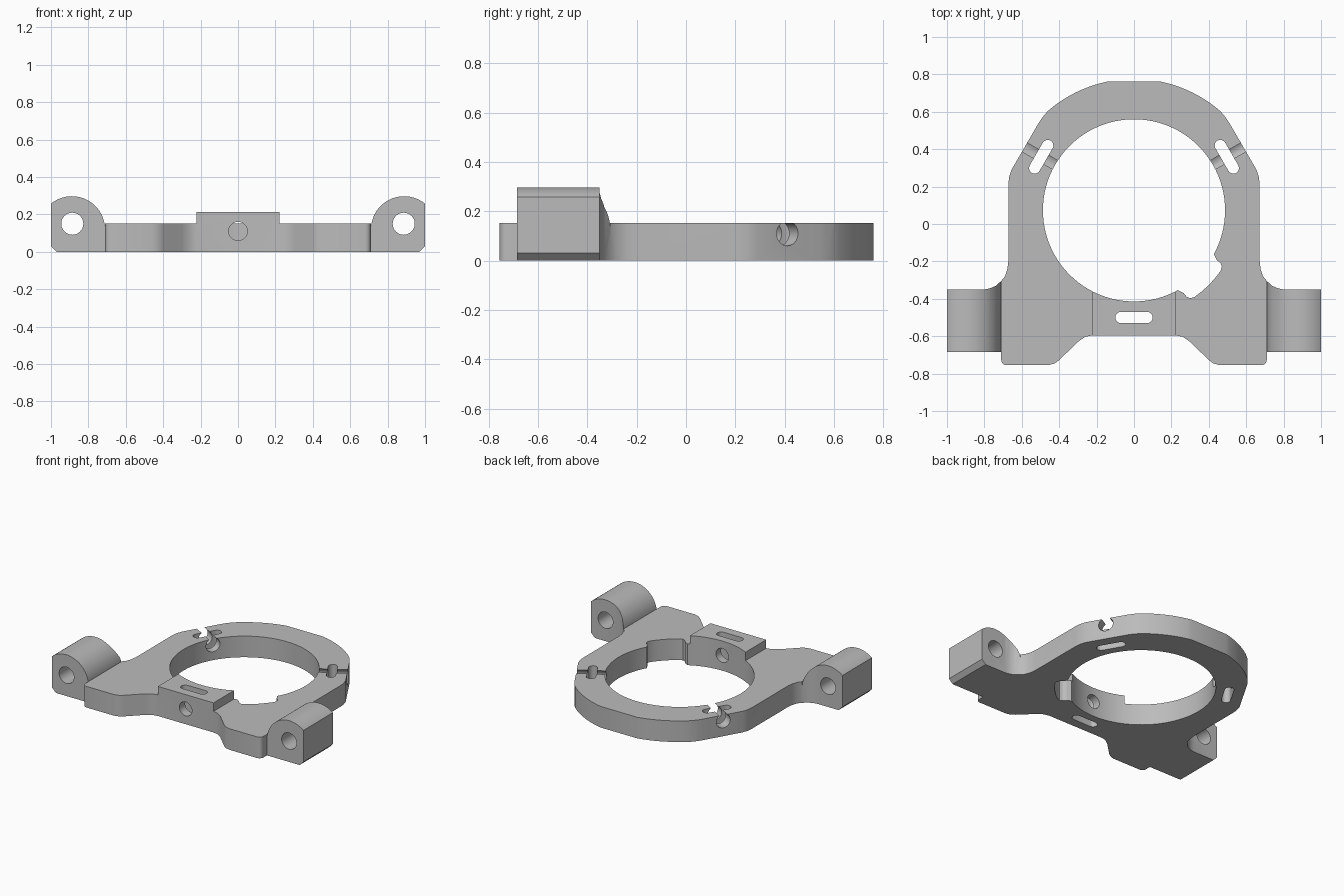
import bpy, bmesh
from math import sin, cos, radians
from mathutils import Matrix, Vector

if "Cube" in bpy.data.objects:
    bpy.data.objects.remove(bpy.data.objects["Cube"])

CENTRE = Vector((0, 0.073, 0))
UPRIGHT = Matrix.Rotation(radians(90), 4, 'X')   # turns a drawn (x, y) profile into (x, z), extruded towards -y


def arc(r, a, b, n, cx=0, cy=0):
    """Points on a circle from angle a to b in degrees."""
    angles = [radians(a + (b - a) * i / n) for i in range(n + 1)]
    return [(cx + r * cos(t), cy + r * sin(t)) for t in angles]


def prism(name, points, lo, hi, matrix=Matrix()):
    """Closed outline extruded from lo to hi, then placed by a matrix."""
    bm = bmesh.new()
    face = bm.faces.new([bm.verts.new((x, y, lo)) for x, y in points])
    ext = bmesh.ops.extrude_face_region(bm, geom=[face])
    verts = [g for g in ext["geom"] if isinstance(g, bmesh.types.BMVert)]
    bmesh.ops.translate(bm, verts=verts, vec=(0, 0, hi - lo))
    bm.transform(matrix)
    bmesh.ops.recalc_face_normals(bm, faces=bm.faces)
    mesh = bpy.data.meshes.new(name)
    bm.to_mesh(mesh)
    bm.free()
    obj = bpy.data.objects.new(name, mesh)
    bpy.context.collection.objects.link(obj)
    return obj


def combine(target, tool, operation):
    """Applies a boolean and discards the tool object."""
    mod = target.modifiers.new("combine", 'BOOLEAN')
    mod.operation, mod.solver, mod.object = operation, 'EXACT', tool
    bpy.context.view_layer.update()
    graph = bpy.context.evaluated_depsgraph_get()
    mesh = bpy.data.meshes.new_from_object(target.evaluated_get(graph))
    target.modifiers.clear()
    target.data = mesh
    bpy.data.objects.remove(tool)


def circle(r, cx=0, cy=0, n=32):
    return arc(r, 0, 360, n, cx, cy)[:-1]


# Plate with rounded feet, flared waist and ring-shaped back
half = [(0.222, -0.595), (0.26, -0.603), (0.30, -0.63), (0.40, -0.728), (0.425, -0.746), (0.46, -0.755)]
half += arc(0.03, -90, 0, 5, 0.68, -0.725)
half += [(0.71, -0.305), (0.69, -0.28), (0.677, -0.24), (0.672, -0.20), (0.672, 0.21), (0.668, 0.25),
         (0.655, 0.29), (0.51, 0.54), (0.49, 0.57)]
half += arc(0.703, 48.9, 78.0, 10, 0, CENTRE.y)
body = prism("ring_mount", half + [(-x, y) for x, y in reversed(half)], 0, 0.213)

# Lower the top everywhere except on the three raised pads
relief = prism("relief", [(-2, -2), (2, -2), (2, 2), (-2, 2)], 0.152, 0.4)
turns = [Matrix.Translation(CENTRE) @ Matrix.Rotation(radians(a), 4, 'Z') for a in (0, 120, 240)]
for turn in turns:
    strip = prism("strip", [(-0.222, -1), (0.222, -1), (0.222, 0), (-0.222, 0)], 0, 0.6, turn)
    combine(relief, strip, 'DIFFERENCE')
combine(body, relief, 'DIFFERENCE')

# Side lugs with a rounded top, filleted back and a pivot hole
for side in (1, -1):
    profile = [(0.69, 0), (0.97, 0), (1, 0.03)] + arc(0.177, 50.7, 180, 24, 0.888, 0.12) + [(0.69, 0.12)]
    profile = [(side * min(x, 1), z) for x, z in profile]
    lug = prism("lug", profile, 0.2, 0.685, UPRIGHT)
    plan = [(0.65, -0.8), (1.1, -0.8), (1.1, -0.35), (0.80, -0.35), (0.77, -0.344), (0.74, -0.331),
            (0.71, -0.305), (0.65, -0.25)]
    combine(lug, prism("plan", [(side * x, y) for x, y in plan], -0.2, 0.5), 'INTERSECT')
    combine(lug, prism("pivot", circle(0.059, side * 0.886, 0.15), 0, 1, UPRIGHT), 'DIFFERENCE')
    combine(body, lug, 'UNION')

# Central bore
combine(body, prism("bore", circle(0.487, 0, CENTRE.y, 96), -1, 1), 'DIFFERENCE')

# Shallow pocket in the bore wall with rounded ends
ends = [(0.44, 17), (0.49, 16), (0.516, 14), (0.541, 13.7), (0.558, 12.3), (0.565, 10), (0.565, 5)]
polar = [(r, -45 - a) for r, a in ends] + [(0.565, -45)] + [(r, -45 + a) for r, a in reversed(ends)]
pocket = [(r * cos(radians(a)), r * sin(radians(a)) + CENTRE.y) for r, a in polar]
combine(body, prism("pocket", pocket, -1, 1), 'DIFFERENCE')

# A slot and a radial screw hole through each pad
slot = arc(0.03, -90, 90, 8, 0.07, -0.573) + arc(0.03, 90, 270, 8, -0.07, -0.573)
for turn in turns:
    combine(body, prism("slot", slot, -1, 1, turn), 'DIFFERENCE')
    combine(body, prism("screw_hole", circle(0.05, 0, 0.11), 0.3, 1, turn @ UPRIGHT), 'DIFFERENCE')

# Single grey finish
grey = bpy.data.materials.new("plain_grey")
grey.use_nodes = True
colour = (0.5, 0.5, 0.5, 1)
grey.diffuse_color = colour
grey.node_tree.nodes["Principled BSDF"].inputs["Base Color"].default_value = colour
body.data.materials.clear()
body.data.materials.append(grey)
for poly in body.data.polygons:
    poly.material_index = 0

bpy.ops.object.select_all(action='DESELECT')
body.select_set(True)
bpy.context.view_layer.objects.active = body
bpy.ops.object.shade_smooth_by_angle(angle=radians(25))
